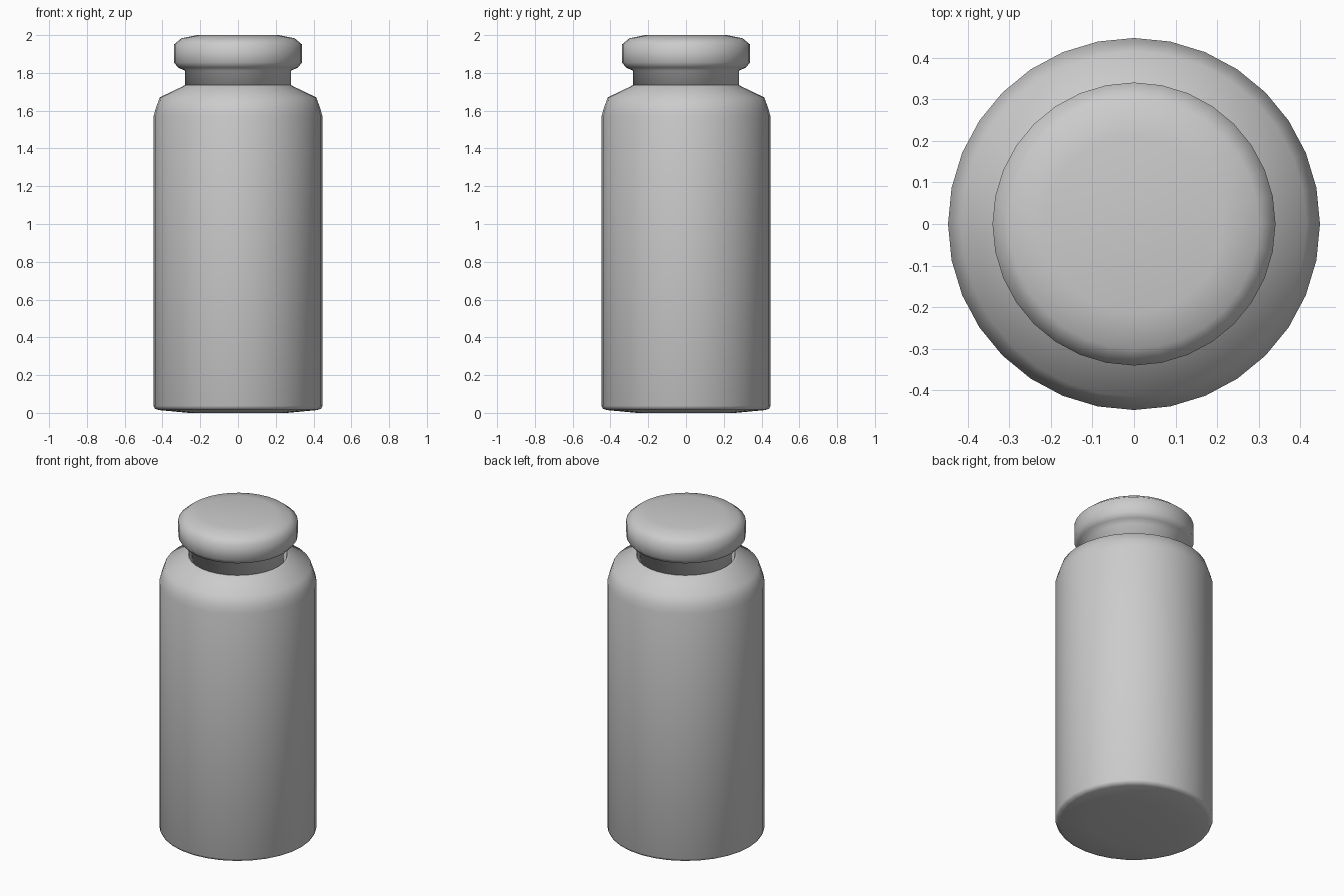
import bpy, bmesh
from math import cos, sin, tau

if "Cube" in bpy.data.objects:
    bpy.data.objects.remove(bpy.data.objects["Cube"])

SIDES = 32

def lathe(name, profile, close_start=False, close_end=False):
    """Revolve a list of (radius, z) points around the z axis."""
    bm = bmesh.new()
    rings = [[bm.verts.new((r * cos(tau * i / SIDES), r * sin(tau * i / SIDES), z))
              for i in range(SIDES)] for r, z in profile]
    for a, b in zip(rings, rings[1:]):
        for i in range(SIDES):
            j = (i + 1) % SIDES
            bm.faces.new((a[i], a[j], b[j], b[i]))
    if close_start:
        bm.faces.new(rings[0][::-1])
    if close_end:
        bm.faces.new(rings[-1])
    for f in bm.faces:
        f.smooth = True
    mesh = bpy.data.meshes.new(name)
    bm.to_mesh(mesh)
    bm.free()
    obj = bpy.data.objects.new(name, mesh)
    bpy.context.collection.objects.link(obj)
    return obj

# Jar body with bevelled base and sloping shoulder
lathe("jar_body", [
    (0.26, 0.0), (0.42, 0.015), (0.44, 0.022), (0.447, 0.037),
    (0.447, 1.57), (0.436, 1.61), (0.415, 1.67), (0.29, 1.73),
    (0.28, 1.737), (0.27, 1.725)], close_start=True, close_end=True)

# Stopper: narrow neck flaring into a rounded cap
lathe("stopper", [
    (0.281, 1.715), (0.281, 1.812), (0.317, 1.828), (0.339, 1.855),
    (0.34, 1.95), (0.30, 1.983), (0.215, 2.0)],
    close_start=True, close_end=True)
